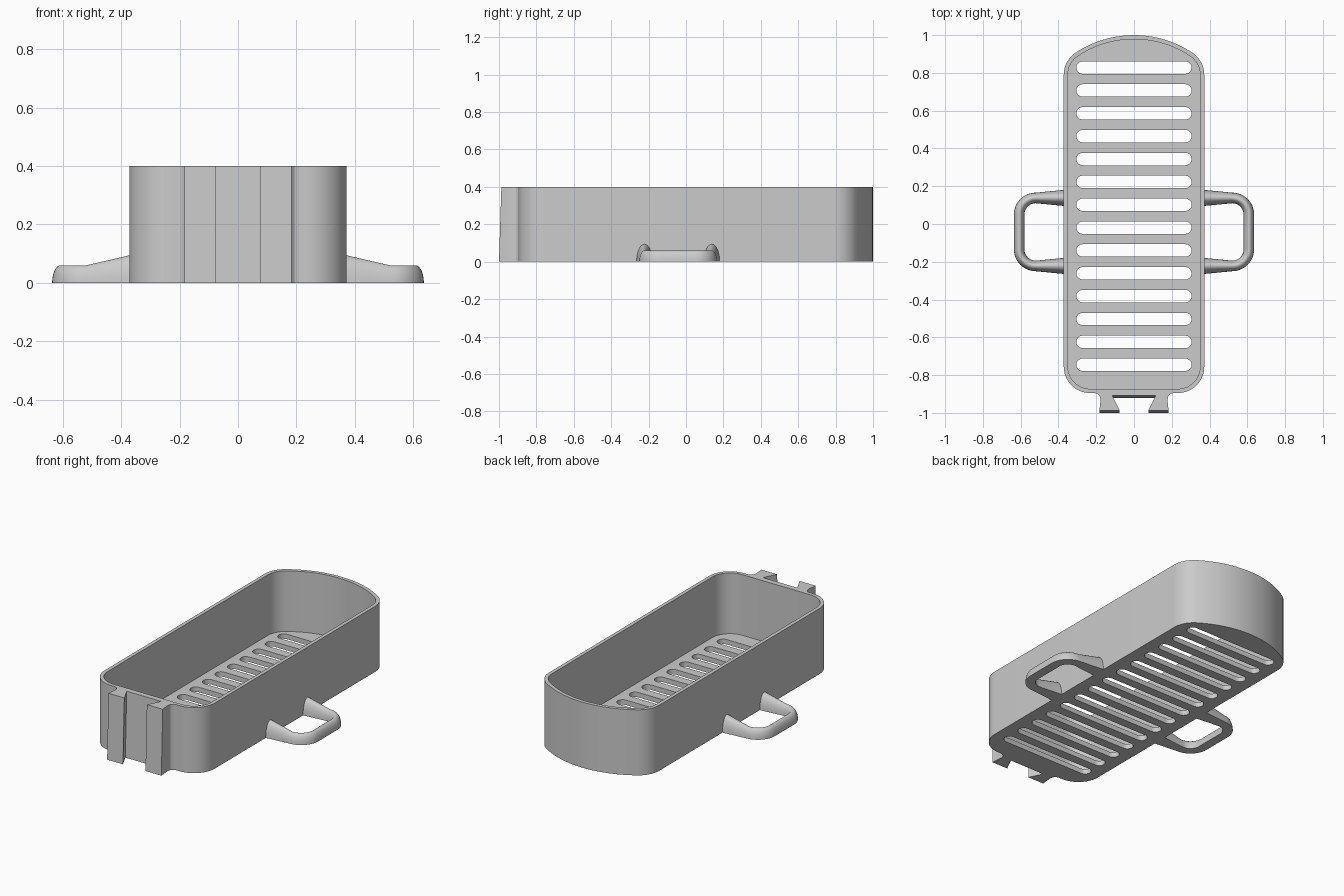
import bpy, bmesh
from math import sin, cos, pi, sqrt, atan2, radians

cube = bpy.data.objects.get("Cube")
if cube:
    bpy.data.objects.remove(cube, do_unlink=True)

grey = bpy.data.materials.new("light grey plastic")
grey.use_nodes = True
grey.diffuse_color = (0.6, 0.6, 0.6, 1)
grey.node_tree.nodes["Principled BSDF"].inputs["Base Color"].default_value = (0.6, 0.6, 0.6, 1)

HEIGHT, FLOOR, WALL = 0.4, 0.03, 0.022


def finish(ob, angle=30):
    ob.data.materials.clear()
    ob.data.materials.append(grey)
    bpy.ops.object.select_all(action='DESELECT')
    ob.select_set(True)
    bpy.context.view_layer.objects.active = ob
    bpy.ops.object.shade_smooth_by_angle(angle=radians(angle))
    return ob


def prism(name, loops, z0, z1):
    """Extrude a filled outline; further loops become holes."""
    cu = bpy.data.curves.new(name, 'CURVE')
    cu.dimensions, cu.fill_mode, cu.extrude = '2D', 'BOTH', (z1 - z0) / 2
    for pts in loops:
        sp = cu.splines.new('POLY')
        sp.points.add(len(pts) - 1)
        for p, (x, y) in zip(sp.points, pts):
            p.co = (x, y, 0, 1)
        sp.use_cyclic_u = True
    ob = bpy.data.objects.new(name, cu)
    bpy.context.collection.objects.link(ob)
    bpy.ops.object.select_all(action='DESELECT')
    ob.select_set(True)
    bpy.context.view_layer.objects.active = ob
    bpy.ops.object.convert(target='MESH')
    ob = bpy.context.object
    ob.name = name
    bm = bmesh.new()
    bm.from_mesh(ob.data)
    bmesh.ops.translate(bm, verts=bm.verts, vec=(0, 0, (z0 + z1) / 2))
    bmesh.ops.remove_doubles(bm, verts=bm.verts, dist=1e-5)
    bmesh.ops.recalc_face_normals(bm, faces=bm.faces)
    bm.to_mesh(ob.data)
    bm.free()
    return finish(ob)


def arc(cx, cy, r, a0, a1, n):
    return [(cx + r * cos(a0 + (a1 - a0) * i / n), cy + r * sin(a0 + (a1 - a0) * i / n))
            for i in range(n + 1)]


def tray_outline(inset):
    """Rounded front corners, and a bowed back blended into round corners."""
    r, bow, half, front = 0.14, 0.56, 0.372, -0.895
    cx = half - r
    rise = sqrt((bow - r) ** 2 - cx ** 2)
    a = atan2(rise, cx)
    right = arc(cx, front + r, r - inset, -pi / 2, 0, 12)
    right += arc(cx, 1 - bow + rise, r - inset, 0, a, 10)
    right += arc(0, 1 - bow, bow - inset, a, pi / 2, 10)[1:]
    return right + [(-x, y) for x, y in reversed(right[:-1])]


def slot(y, half=0.305, r=0.033):
    return (arc(half - r, y, r, -pi / 2, pi / 2, 10)
            + arc(r - half, y, r, pi / 2, 3 * pi / 2, 10))


# Tray: wall ring and slotted floor
prism("tray_wall", [tray_outline(0), tray_outline(WALL)], 0, HEIGHT)
slots = [slot(0.828 - 0.121 * i) for i in range(14)]
prism("slotted_floor", [tray_outline(WALL)] + slots, 0, FLOOR)

# Dovetail mounting bracket on the front, leaning out toward its foot
side = [(0.21, -0.885), (0.208, -0.895), (0.193, -0.899), (0.182, -0.91),
        (0.177, -0.93), (0.183, -0.987), (0.076, -0.987), (0.116, -0.907)]
bracket = prism("dovetail_bracket",
                [side + [(-x, y) for x, y in reversed(side)]], 0, HEIGHT)
for v in bracket.data.vertices:
    if v.co.z < 0.01 and (v.co.y < -0.95 or (abs(v.co.x) < 0.12 and v.co.y < -0.9)):
        v.co.y -= 0.013


# Loop handles: half-oval section swept along a U, flaring at the wall
def handle(name, s):
    mid, reach = -0.042, 0.18
    arm = [(0.355, reach, 0.044, 0.098), (0.52, reach, 0.028, 0.06)]
    bend = [(x, y, 0.028, 0.06) for x, y in arc(0.52, reach - 0.088, 0.088, pi / 2, 0, 12)]
    half = arm + bend[1:]
    path = half + [(x, -y, w, h) for x, y, w, h in reversed(half)]
    bm = bmesh.new()
    rings = []
    for i, (x, y, w, h) in enumerate(path):
        p, q = path[max(i - 1, 0)], path[min(i + 1, len(path) - 1)]
        dx, dy = q[0] - p[0], q[1] - p[1]
        if x < 0.521:
            dx, dy = (1 if y > 0 else -1), 0
        d = sqrt(dx * dx + dy * dy)
        nx, ny = -dy / d, dx / d
        rings.append([bm.verts.new((s * (x + nx * w * cos(t)), mid + y + ny * w * cos(t), h * sin(t)))
                      for t in (pi * k / 14 for k in range(15))])
    for a, b in zip(rings, rings[1:]):
        for k in range(15):
            m = (k + 1) % 15
            bm.faces.new((a[k], a[m], b[m], b[k]))
    bm.faces.new(rings[0])
    bm.faces.new(rings[-1])
    bmesh.ops.recalc_face_normals(bm, faces=bm.faces)
    me = bpy.data.meshes.new(name)
    bm.to_mesh(me)
    bm.free()
    ob = bpy.data.objects.new(name, me)
    bpy.context.collection.objects.link(ob)
    finish(ob, 40)


handle("left_handle", 1)
handle("right_handle", -1)
